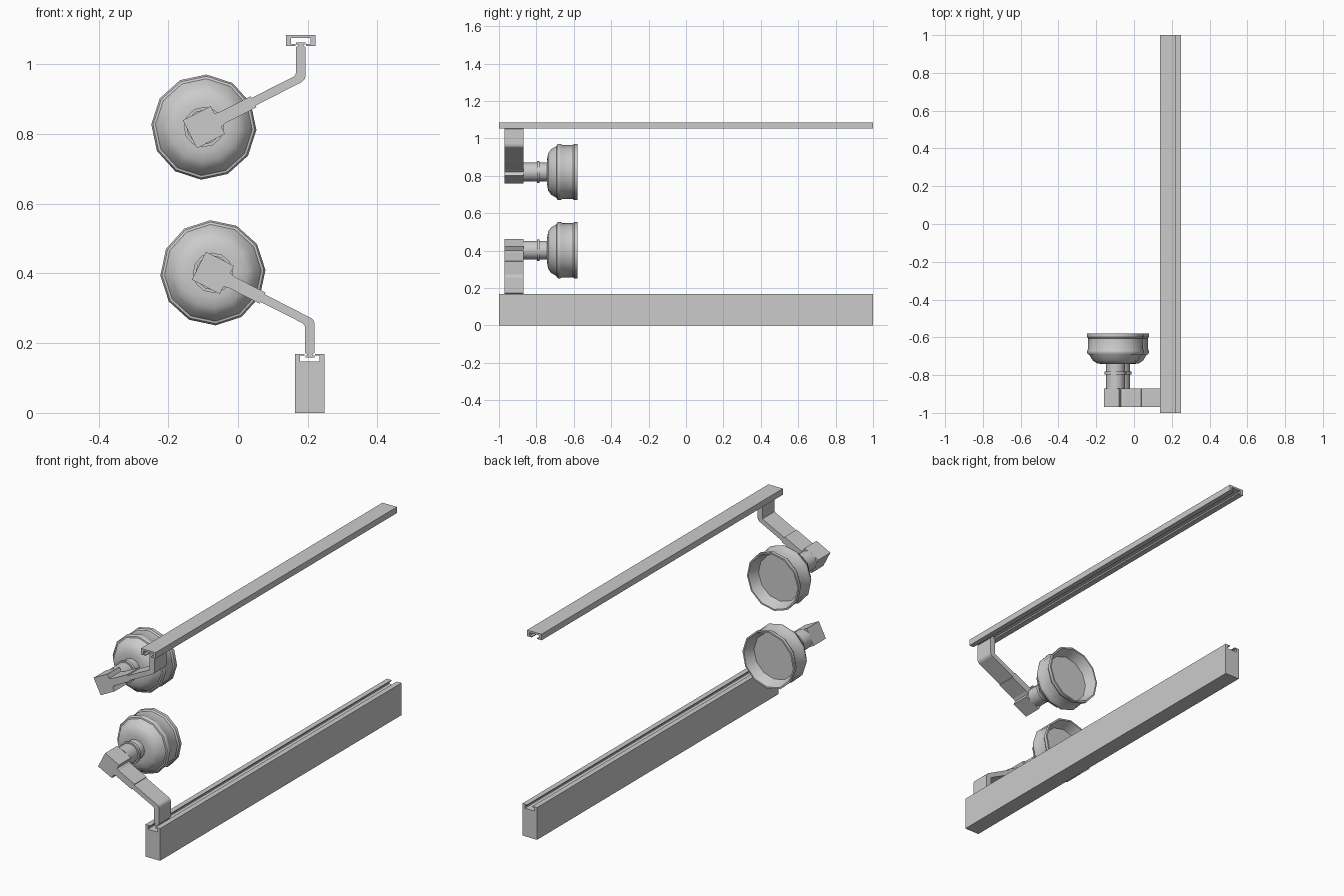
import bpy, bmesh, math

if "Cube" in bpy.data.objects:
    bpy.data.objects.remove(bpy.data.objects["Cube"])

A = math.radians(27)          # tilt of the lamp arm
CX, CZ = -0.098, 0.82         # lamp axis of the upper fixture


def upper(x, z):
    return x, z


def lower(x, z):              # the lower fixture is a mirrored, shifted copy
    return x + 0.026, 1.222 - z


def finish(name, bm, smooth=False):
    bmesh.ops.recalc_face_normals(bm, faces=bm.faces)
    me = bpy.data.meshes.new(name)
    bm.to_mesh(me)
    bm.free()
    ob = bpy.data.objects.new(name, me)
    bpy.context.collection.objects.link(ob)
    if smooth:
        bpy.ops.object.select_all(action='DESELECT')
        ob.select_set(True)
        bpy.context.view_layer.objects.active = ob
        bpy.ops.object.shade_smooth_by_angle(angle=math.radians(34))
    return ob


def extrude(name, pts, y0, y1, place):
    """Extrude an x-z outline along y."""
    bm = bmesh.new()
    rings = []
    for y in (y0, y1):
        rings.append([bm.verts.new((p[0], y, p[1])) for p in (place(*q) for q in pts)])
    bm.faces.new(rings[0])
    bm.faces.new(rings[1][::-1])
    n = len(pts)
    for i in range(n):
        j = (i + 1) % n
        bm.faces.new((rings[0][i], rings[0][j], rings[1][j], rings[1][i]))
    return finish(name, bm)


def lathe(name, profile, place, sides=12):
    """Revolve (y, radius) points about the lamp axis, capping both ends."""
    bm = bmesh.new()
    rings = []
    for y, r in profile:
        ring = []
        for k in range(sides):
            a = A + 2 * math.pi * k / sides
            x, z = place(CX + r * math.cos(a), CZ + r * math.sin(a))
            ring.append(bm.verts.new((x, y, z)))
        rings.append(ring)
    for r0, r1 in zip(rings, rings[1:]):
        for k in range(sides):
            j = (k + 1) % sides
            bm.faces.new((r0[k], r0[j], r1[j], r1[k]))
    bm.faces.new(rings[0])
    bm.faces.new(rings[-1])
    return finish(name, bm, True)


def along(u, v):
    """Point at distance u along the arm and v across it."""
    return (CX + u * math.cos(A) - v * math.sin(A),
            CZ + u * math.sin(A) + v * math.cos(A))


def rail(name, place, far):
    # slotted channel; far is the z of the side away from the slot
    w, c, s, x = 0.042, 0.028, 0.015, 0.18
    pts = [(x - w, far), (x - w, 1.053), (x - s, 1.053), (x - s, 1.058),
           (x - c, 1.058), (x - c, 1.075), (x + c, 1.075), (x + c, 1.058),
           (x + s, 1.058), (x + s, 1.053), (x + w, 1.053), (x + w, far)]
    extrude(name, pts, -1, 1, place)


def fixture(prefix, place):
    y0, y1 = -0.97, -0.87
    # hanger arm: slot foot, straight drop, rounded bend, slanted thin bar
    arm = [(0.172, 1.053), (0.172, 1.057), (0.167, 1.057), (0.167, 1.063),
           (0.193, 1.063), (0.193, 1.057), (0.188, 1.057), (0.188, 1.053),
           (0.194, 1.05), (0.194, 0.967), (0.191, 0.957), (0.184, 0.950),
           along(0.15, -0.0125), along(0.15, 0.0125),
           (0.160, 0.965), (0.165, 0.970), (0.166, 0.976), (0.166, 1.05)]
    extrude(prefix + "_arm", arm, y0, y1, place)
    # mounting block with its thicker sleeve
    b = 0.045
    block = [(-b, -b), (b, -b), (b, -0.022), (0.06, -0.018), (0.16, -0.018),
             (0.16, 0.018), (0.06, 0.018), (b, 0.022), (b, b), (-b, b)]
    extrude(prefix + "_block", [along(*p) for p in block], y0, y1, place)
    # neck with a raised collar
    lathe(prefix + "_neck",
          [(-0.87, 0.050), (-0.797, 0.050), (-0.797, 0.058), (-0.782, 0.058),
           (-0.782, 0.050), (-0.735, 0.050)], place)
    # lamp bowl: dome, bead, waisted rim, recessed lens
    lathe(prefix + "_lamp",
          [(-0.742, 0.045), (-0.742, 0.070), (-0.737, 0.100), (-0.722, 0.121),
           (-0.692, 0.139), (-0.690, 0.146), (-0.682, 0.151), (-0.672, 0.151),
           (-0.660, 0.145), (-0.605, 0.145), (-0.597, 0.151), (-0.580, 0.151),
           (-0.580, 0.143), (-0.635, 0.122)], place)


rail("upper_rail", upper, 1.085)
rail("lower_rail", lower, 1.222)
fixture("upper", upper)
fixture("lower", lower)
